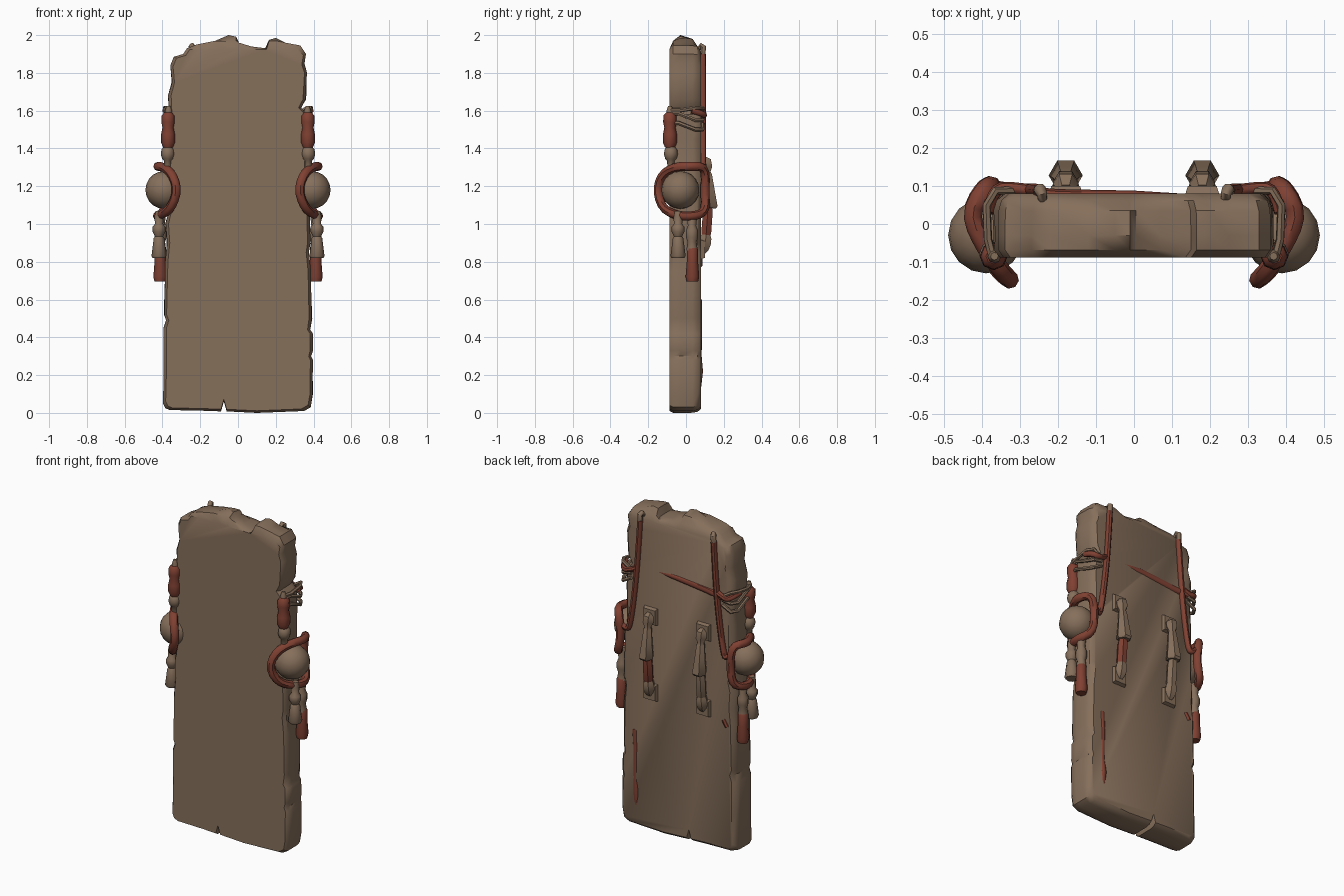
import bpy, bmesh, math, random

if "Cube" in bpy.data.objects:
    bpy.data.objects.remove(bpy.data.objects["Cube"])
random.seed(4)


def material(name, rgb):
    m = bpy.data.materials.new(name)
    m.diffuse_color = (*rgb, 1)
    m.use_nodes = True
    m.node_tree.nodes["Principled BSDF"].inputs["Base Color"].default_value = m.diffuse_color
    return m


BROWN = material("weathered_brown", (0.24, 0.16, 0.105))
RED = material("dark_red", (0.215, 0.052, 0.032))


def finish(ob, angle=35):
    bpy.ops.object.select_all(action='DESELECT')
    ob.select_set(True)
    bpy.context.view_layer.objects.active = ob
    bpy.ops.object.shade_smooth_by_angle(angle=math.radians(angle))


def mesh_object(name, bm, mat, angle=35):
    bmesh.ops.recalc_face_normals(bm, faces=bm.faces[:])
    me = bpy.data.meshes.new(name)
    bm.to_mesh(me)
    bm.free()
    me.materials.append(mat)
    ob = bpy.data.objects.new(name, me)
    bpy.context.collection.objects.link(ob)
    finish(ob, angle)
    return ob


def tube(name, pts, radii, mat, smooth=False, closed=False, sides=8):
    """Tube along a path; radii is one number or one per point."""
    if not isinstance(radii, (list, tuple)):
        radii = [radii] * len(pts)
    cu = bpy.data.curves.new(name, 'CURVE')
    cu.dimensions = '3D'
    cu.bevel_depth = 1.0
    cu.bevel_resolution = (sides - 4) // 2
    cu.use_fill_caps = True
    cu.resolution_u = 3
    sp = cu.splines.new('NURBS' if smooth else 'POLY')
    sp.points.add(len(pts) - 1)
    for p, co, r in zip(sp.points, pts, radii):
        p.co = (*co, 1)
        p.radius = r
    sp.use_cyclic_u = closed
    if smooth:
        sp.order_u = 3
        sp.use_endpoint_u = not closed
    cu.materials.append(mat)
    ob = bpy.data.objects.new(name, cu)
    bpy.context.collection.objects.link(ob)
    bpy.ops.object.select_all(action='DESELECT')
    ob.select_set(True)
    bpy.context.view_layer.objects.active = ob
    bpy.ops.object.convert(target='MESH')
    finish(bpy.context.object, 45)


def hanging(name, x, y, profile, mat, sides=8):
    """Vertical beaded piece, profile = (z, radius) pairs."""
    tube(name, [(x, y, z) for z, r in profile], [r for z, r in profile], mat, sides=sides)


# Slab: worn outline with chipped edges, seen from the front
outline = [
    (-.36, 0.015), (-.2, .012), (-.09, .008), (-.075, .06), (-.06, .008), (.1, 0), (.35, .01),
    (.385, .03), (.395, .1), (.397, .28), (.388, .3), (.396, .33), (.395, .42), (.382, .44),
    (.39, .5), (.385, .75), (.375, .85), (.382, .9), (.375, 1.2), (.365, 1.23), (.37, 1.45),
    (.368, 1.58), (.335, 1.615), (.358, 1.66), (.366, 1.8), (.352, 1.85), (.36, 1.9), (.33, 1.945),
    (.25, 1.96), (.2, 1.985), (.165, 1.975), (.15, 1.93), (.07, 1.94), (.005, 1.96), (-.01, 1.992),
    (-.05, 2.0), (-.12, 1.97), (-.22, 1.95), (-.27, 1.93), (-.29, 1.9), (-.34, 1.885), (-.358, 1.84),
    (-.35, 1.75), (-.368, 1.68), (-.36, 1.5), (-.372, 1.4), (-.37, 1.05), (-.382, 1.0), (-.375, .9),
    (-.385, .8), (-.392, .52), (-.38, .49), (-.393, .45), (-.392, .25), (-.397, .05), (-.385, .025)]


def worn(x, z, inset, top, jit):
    if abs(x) > .1:
        x -= math.copysign(inset, x)
    if z < .1:
        z += inset * .8
    elif z > 1.8:
        z = min(z - inset * .5, top)
    else:
        x += random.uniform(-jit, jit)
    return x, z


bm = bmesh.new()
rings = []
for y, inset, top, jit in ((-.088, .014, 1.925, 0), (-.068, 0, 1.97, .002), (-.03, 0, 2.0, .004),
                           (.035, .001, 1.98, .004), (.062, .008, 1.94, .003), (.08, .028, 1.91, 0)):
    rings.append([bm.verts.new((q[0], y, q[1])) for q in
                  (worn(x, z, inset, top, jit) for x, z in outline)])
n = len(outline)
for a, b in zip(rings, rings[1:]):
    for i in range(n):
        bm.faces.new((a[i], a[(i + 1) % n], b[(i + 1) % n], b[i]))
bm.faces.new(rings[0])
bm.faces.new(rings[-1])
mesh_object("slab", bm, BROWN, 40)

# Red cords sunk into the back of the slab
tube("back_cross_cord", [(.13, .066, 1.61), (.0, .068, 1.605), (-.2, .07, 1.585), (-.33, .085, 1.57)],
     [.014, .02, .022, .018], RED)
tube("back_low_cord", [(.295, .066, .6), (.29, .07, .5), (.29, .067, .3), (.285, .07, .22), (.285, .066, .14)],
     [.02, .016, .016, .02, .015], RED)
tube("back_short_cord", [(-.31, .068, .82), (-.335, .07, .78)], .018, RED)

for s, side in ((1, "right"), (-1, "left")):
    # Round boss on the edge
    bm = bmesh.new()
    bmesh.ops.create_uvsphere(bm, u_segments=16, v_segments=10, radius=.1)
    bmesh.ops.translate(bm, verts=bm.verts[:], vec=(.39 * s, -.03, 1.18))
    mesh_object(f"{side}_boss", bm, BROWN, 60)

    # Cord ring around the boss
    ring = [(.40, -.05, 1.305), (.35, -.125, 1.27), (.318, -.155, 1.18), (.355, -.125, 1.08),
            (.41, -.05, 1.045), (.435, .03, 1.04), (.39, .105, 1.06), (.37, .1, 1.17),
            (.385, .105, 1.305), (.435, .03, 1.305)]
    tube(f"{side}_ring", [(x * s, y, z) for x, y, z in ring], .024, RED, True, True)

    # Long back strap with hooked brown tip
    strap = [(.25, .088, 1.9), (.262, .09, 1.7), (.285, .09, 1.45), (.315, .09, 1.25),
             (.335, .092, 1.2), (.375, .1, 1.24)]
    tube(f"{side}_back_strap", [(x * s, y, z) for x, y, z in strap], .017, RED, True)
    tip = [(.25, .088, 1.9), (.248, .092, 1.935), (.243, .08, 1.945), (.24, .062, 1.92)]
    tube(f"{side}_strap_tip", [(x * s, y, z) for x, y, z in tip], [.016, .016, .014, .012], BROWN)

    # Wrapped strands above the ring
    for i, (zb, zm, zf) in enumerate(((1.58, 1.615, 1.60), (1.56, 1.55, 1.585), (1.53, 1.50, 1.535))):
        strand = [(.31, .088, zb), (.365, .088, zm), (.388, .05, zm), (.385, -.04, zf), (.372, -.09, zf)]
        tube(f"{side}_strand_{i}", [(x * s, y, z) for x, y, z in strand], .011, BROWN, sides=6)
    tube(f"{side}_edge_cord", [(.27 * s, .088, 1.6), (.33 * s, .098, 1.57), (.372 * s, .09, 1.585),
                               (.385 * s, .03, 1.6)], .016, RED, True)

    # Upper tassel
    hanging(f"{side}_upper_hook", .368 * s, -.085, [(1.625, .01), (1.6, .018), (1.57, .018)], BROWN)
    hanging(f"{side}_upper_tassel", .37 * s, -.085,
            [(1.59, .02), (1.575, .034), (1.54, .036), (1.51, .03), (1.475, .037), (1.43, .037), (1.405, .026)], RED)
    hanging(f"{side}_upper_bead", .372 * s, -.08,
            [(1.41, .02), (1.395, .033), (1.37, .037), (1.345, .03), (1.335, .02), (1.29, .018)], BROWN)

    # Lower hanging pieces
    hanging(f"{side}_lower_bone", .418 * s, -.042,
            [(1.07, .018), (1.04, .024), (1.0, .022), (.985, .034), (.96, .034), (.935, .022),
             (.925, .028), (.83, .04), (.82, .034)], BROWN)
    hanging(f"{side}_lower_bead", .41 * s, .032,
            [(1.06, .018), (1.03, .026), (.99, .022), (.965, .032), (.93, .032), (.905, .024), (.86, .03)], BROWN)
    hanging(f"{side}_lower_tassel", .412 * s, .034,
            [(.88, .022), (.865, .03), (.8, .03), (.72, .036), (.695, .03)], RED)

    # Back handle: two end plates and a segmented grip
    hx = .18 * s
    for part, z in (("top", 1.33), ("bottom", .865)):
        bm = bmesh.new()
        bmesh.ops.create_cube(bm, size=1)
        for v in bm.verts:
            k = .8 if v.co.y > 0 else 1
            v.co = (hx + v.co.x * .095 * k, .085 + v.co.y * .03, z + v.co.z * .11 * k)
        mesh_object(f"{side}_handle_{part}_plate", bm, BROWN, 30)
    upper = [(.09, 1.345, .02), (.105, 1.33, .034), (.11, 1.3, .034), (.113, 1.275, .02),
             (.115, 1.26, .026), (.122, 1.18, .034), (.128, 1.095, .045), (.127, 1.085, .036)]
    lower = [(.122, 1.1, .022), (.115, 1.06, .03), (.107, .95, .03), (.105, .93, .022)]
    foot = [(.106, .96, .02), (.105, .925, .034), (.1, .895, .036), (.095, .87, .03), (.088, .85, .018)]
    for part, prof, mat in (("upper", upper, BROWN), ("middle", lower, RED if s > 0 else BROWN),
                            ("foot", foot, BROWN)):
        tube(f"{side}_handle_{part}", [(hx, y, z) for y, z, r in prof], [r for y, z, r in prof], mat, sides=6)
